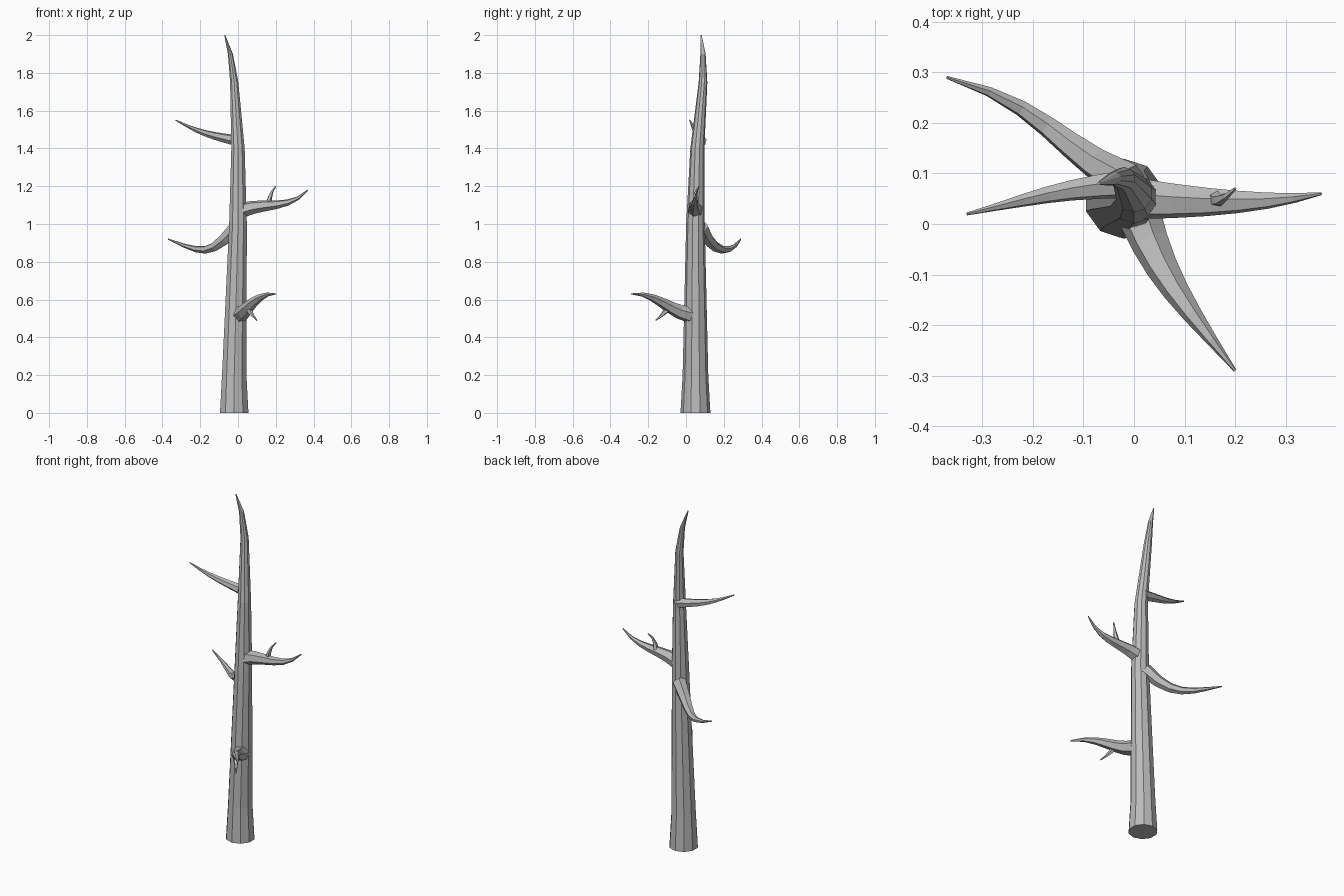
import bpy
import bmesh
import math
from mathutils import Vector

default_cube = bpy.data.objects.get("Cube")
if default_cube:
    bpy.data.objects.remove(default_cube, do_unlink=True)

# One flat colour for the whole tree
bark = bpy.data.materials.new("grey bark")
bark.use_nodes = True
bark.diffuse_color = (0.5, 0.5, 0.5, 1)
bark_shader = bark.node_tree.nodes["Principled BSDF"]
bark_shader.inputs["Base Color"].default_value = bark.diffuse_color


def point_on_bend(controls, fraction):
    """Blend neighbouring control points until a single one is left."""
    points = [Vector(control) for control in controls]
    while len(points) > 1:
        points = [start.lerp(end, fraction) for start, end in zip(points, points[1:])]
    return points[0]


def ring_axes(direction, level):
    """Two axes spanning the plane of a ring of the limb."""
    if level:
        return Vector((1, 0, 0)), Vector((0, 1, 0))
    across = direction.orthogonal().normalized()
    return across, direction.cross(across).normalized()


def limb(name, centres, radius, sides, taper, flare=1, level=False):
    """Loft a tapering faceted limb along its centre points."""
    bm = bmesh.new()
    first, last = centres[0], centres[-1]
    reach = (last - first).length
    across, upward = ring_axes(last - first, level)
    rings = []
    for index, centre in enumerate(centres):
        before = centres[max(index - 1, 0)]
        after = centres[min(index + 1, len(centres) - 1)]
        if not level:
            # Carry the ring along the bend without twisting it
            turn = across.cross(upward).rotation_difference(after - before)
            across, upward = turn @ across, turn @ upward
        remaining = max(1 - (centre - first).length / reach, 0)
        size = max(radius * remaining ** taper, 0.003)
        if centre is first:
            size *= flare
        ring = []
        for side in range(sides):
            angle = math.tau * (side + 0.5) / sides
            offset = across * math.cos(angle) + upward * math.sin(angle)
            ring.append(bm.verts.new(centre + offset * size))
        rings.append(ring)

    for lower, upper in zip(rings, rings[1:]):
        for side in range(sides):
            following = (side + 1) % sides
            bm.faces.new((lower[side], lower[following], upper[following], upper[side]))
    bm.faces.new(rings[0])
    bm.faces.new(rings[-1])
    bmesh.ops.recalc_face_normals(bm, faces=bm.faces)

    mesh = bpy.data.meshes.new(name)
    bm.to_mesh(mesh)
    bm.free()
    mesh.materials.append(bark)
    bpy.context.collection.objects.link(bpy.data.objects.new(name, mesh))


def branch(name, radius, *controls, sides=6, segments=6):
    """A limb that follows a smooth bend through a few control points."""
    centres = [point_on_bend(controls, step / segments) for step in range(segments + 1)]
    limb(name, centres, radius, sides, taper=0.8)


def twig(name, *controls):
    branch(name, 0.018, *controls, sides=5, segments=3)


# Trunk, flared at the foot and bent at the tip
trunk_centres = [Vector(centre) for centre in (
    (-.02, .05, 0), (-.02, .05, .2), (0, .05, 1), (0, .06, 1.4),
    (-.02, .09, 1.75), (-.04, .09, 1.9), (-.07, .08, 2))]
limb("trunk", trunk_centres, radius=0.072, sides=10, taper=0.55, flare=1.1, level=True)

# Main branches
branch("upper_right_branch", 0.03,
       (0, .08, 1.44), (-.15, .07, 1.47), (-.2, .05, 1.48), (-.33, .02, 1.55))
branch("left_branch", 0.042,
       (.01, .05, 1.07), (.15, .04, 1.12), (.27, .04, 1.07), (.37, .06, 1.18))
branch("back_right_branch", 0.04,
       (-.01, .08, .98), (-.15, .15, .83), (-.18, .24, .84), (-.37, .29, .92))
branch("front_branch", 0.044,
       (.01, .02, .52), (.05, -.1, .54), (.1, -.16, .64), (.2, -.29, .63))

# Small twigs
twig("left_branch_twig", (.16, .05, 1.1), (.17, .04, 1.17), (.2, .07, 1.2))
twig("front_branch_twig", (.05, -.09, .56), (.07, -.12, .52), (.1, -.16, .49))
